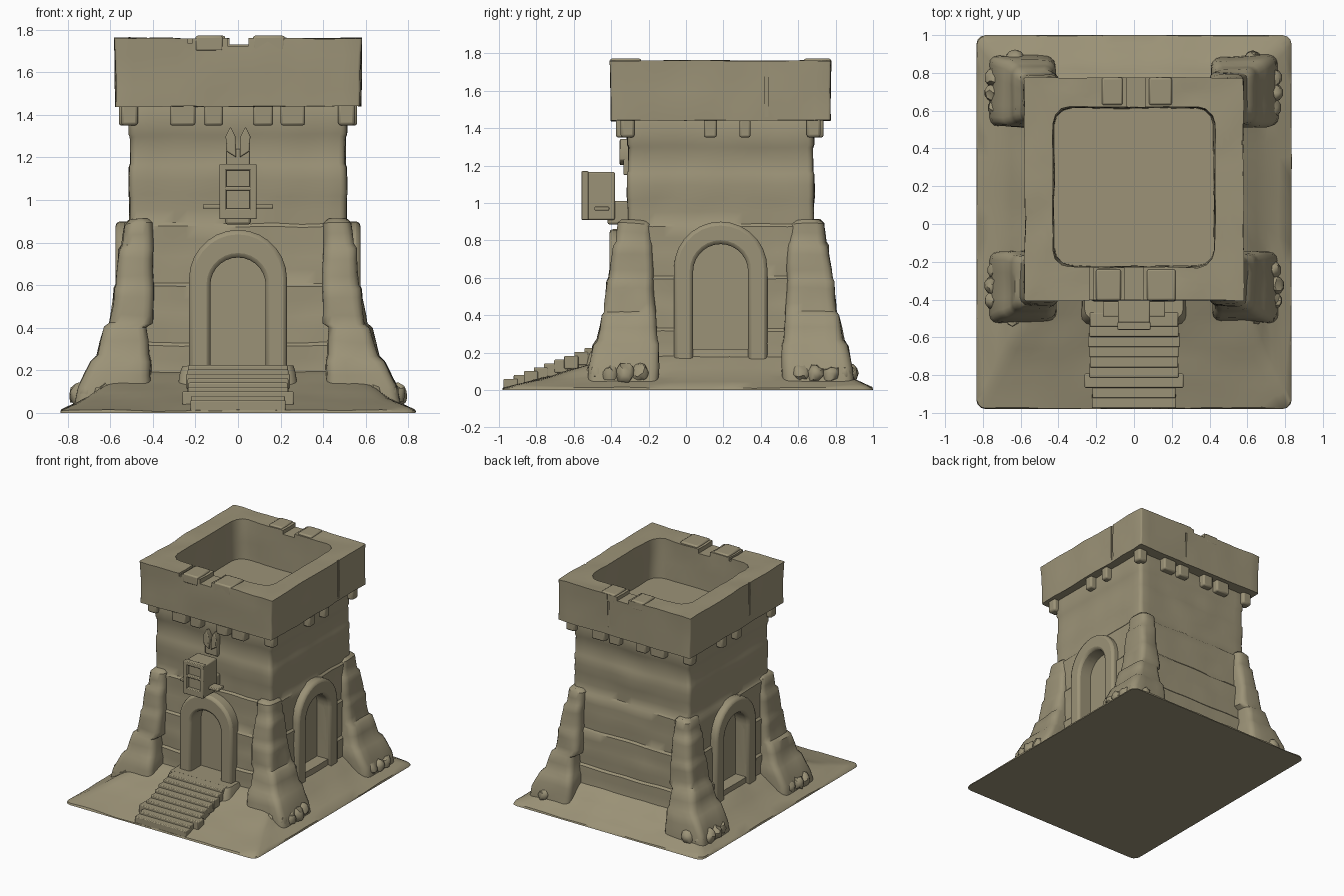
import bpy, bmesh, math, random
from mathutils import Vector, noise

random.seed(4)
if "Cube" in bpy.data.objects:
    bpy.data.objects.remove(bpy.data.objects["Cube"])

CY = 0.185  # tower centre along y
parts = []

stone = bpy.data.materials.new("sandy stone")
stone.use_nodes = True
colour = (0.33, 0.29, 0.185, 1)
stone.diffuse_color = colour
shader = stone.node_tree.nodes["Principled BSDF"]
shader.inputs["Base Color"].default_value = colour
shader.inputs["Roughness"].default_value = 0.9


def finish(name, bm, bevel=0.0, rough=0.0, cell=0.09):
    """Turn a bmesh into an object, optionally with uneven, worn surfaces."""
    bmesh.ops.recalc_face_normals(bm, faces=bm.faces)
    if rough:
        for _ in range(4):
            edges = [e for e in bm.edges if e.calc_length() > cell]
            if not edges:
                break
            bmesh.ops.subdivide_edges(bm, edges=edges, cuts=1, use_grid_fill=True)
        for v in bm.verts:
            if v.co.z > 0.005:
                v.co += noise.noise_vector(v.co * 6) * rough
    mesh = bpy.data.meshes.new(name)
    bm.to_mesh(mesh)
    bm.free()
    mesh.materials.append(stone)
    ob = bpy.data.objects.new(name, mesh)
    bpy.context.collection.objects.link(ob)
    if bevel:
        mod = ob.modifiers.new("worn edges", "BEVEL")
        mod.width, mod.segments, mod.limit_method = bevel, 2, "ANGLE"
        mod.angle_limit = math.radians(50)
    parts.append(ob)
    return ob


def loft(name, rings, **kw):
    """Skin rounded rectangles given as (x0, x1, y0, y1, z, corner radius)."""
    bm = bmesh.new()
    loops = []
    for x0, x1, y0, y1, z, r in rings:
        loop = []
        for k, (cx, cy) in enumerate([(x1 - r, y1 - r), (x0 + r, y1 - r),
                                      (x0 + r, y0 + r), (x1 - r, y0 + r)]):
            for s in range(4):
                a = (k + s / 3) * math.pi / 2
                loop.append(bm.verts.new((cx + r * math.cos(a), cy + r * math.sin(a), z)))
        loops.append(loop)
    for a, b in zip(loops, loops[1:]):
        for i in range(len(a)):
            j = (i + 1) % len(a)
            bm.faces.new((a[i], a[j], b[j], b[i]))
    bm.faces.new(loops[0])
    bm.faces.new(loops[-1])
    return finish(name, bm, **kw)


def box(name, x0, x1, y0, y1, z0, z1, bevel=0.008, rough=0.0):
    bm = bmesh.new()
    bmesh.ops.create_cube(bm, size=1)
    for v in bm.verts:
        v.co = Vector((x1 if v.co.x > 0 else x0, y1 if v.co.y > 0 else y0,
                       z1 if v.co.z > 0 else z0))
    return finish(name, bm, bevel=bevel, rough=rough)


def arch_points(half, base, top, n=14):
    spring = top - half
    arc = [(half * math.cos(math.pi * i / n), spring + half * math.sin(math.pi * i / n))
           for i in range(n + 1)]
    return [(half, base)] + arc + [(-half, base)]


def arch(name, half, top, base, near, far, turn, hole=None):
    """Arched prism, or an arched band if hole=(half, top); turned about the tower axis."""
    bm = bmesh.new()
    outer = [bm.verts.new((x, -near, z)) for x, z in arch_points(half, base, top)]
    if hole:
        inner = [bm.verts.new((x, -near, z)) for x, z in arch_points(hole[0], base, hole[1])]
        faces = [bm.faces.new((outer[i], outer[i + 1], inner[i + 1], inner[i]))
                 for i in range(len(outer) - 1)]
    else:
        faces = [bm.faces.new(outer)]
    new = bmesh.ops.extrude_face_region(bm, geom=faces)["geom"]
    for v in new:
        if isinstance(v, bmesh.types.BMVert):
            v.co.y = -far
    c, s = math.cos(turn), math.sin(turn)
    for v in bm.verts:
        x, y = v.co.x, v.co.y
        v.co.x, v.co.y = c * x - s * y, s * x + c * y + CY
    return finish(name, bm, bevel=0.02 if hole else 0)


def cut(target, cutter):
    mod = target.modifiers.new("cut", "BOOLEAN")
    mod.operation, mod.object, mod.solver = "DIFFERENCE", cutter, "EXACT"
    bpy.context.view_layer.objects.active = target
    bpy.ops.object.modifier_apply(modifier=mod.name)
    parts.remove(cutter)
    bpy.data.objects.remove(cutter)


# Sloping ground
loft("ground", [(-0.835, 0.835, -0.98, 1.0, 0, 0.05), (-0.83, 0.83, -0.975, 0.995, 0.012, 0.05),
                (-0.7, 0.7, -0.72, 0.86, 0.075, 0.06), (-0.6, 0.6, -0.48, 0.78, 0.15, 0.06),
                (-0.52, 0.52, -0.33, 0.7, 0.2, 0.06)], rough=0.008)

# Tapering tower walls with slightly uneven courses
rings = []
for i in range(11):
    z = 0.05 + i * 0.14
    flare = 0.055 * max(0, 1 - z / 1.0) ** 1.2
    half = 0.508 + flare + (0.003 if i % 2 else -0.003)
    for h in (z, z + 0.125):
        rings.append((-half, half, CY - half + 0.012, CY + half - 0.012, min(h, 1.47), 0.03))
walls = loft("tower_walls", rings[:-1], rough=0.007)

# Arched doorways: front and both sides
for label, turn, half, top, hole, near in [
        ("front", 0, 0.23, 0.86, (0.13, 0.73), 0.595),
        ("left", math.pi / 2, 0.25, 0.9, (0.147, 0.78), 0.575),
        ("right", -math.pi / 2, 0.25, 0.9, (0.147, 0.78), 0.575)]:
    cut(walls, arch("doorway_cutter", *hole, 0.22, 0.8, 0.46, turn))
    arch(label + "_door_arch", half, top, 0.1, near, 0.47, turn, hole)

# Hollow parapet with worn notches
parapet = loft("parapet", [
    (-0.575, 0.575, CY - 0.585, CY + 0.585, 1.44, 0.012),
    (-0.58, 0.58, CY - 0.59, CY + 0.59, 1.76, 0.012),
    (-0.43, 0.43, -0.23, 0.62, 1.76, 0.09),
    (-0.42, 0.42, -0.22, 0.61, 1.41, 0.09)], rough=0.008)
for x0, x1, y0, y1, z in [(-0.05, 0.05, -0.5, -0.1, 1.725), (-0.235, -0.215, -0.5, -0.1, 1.735),
                          (-0.04, 0.06, 0.55, 0.9, 1.73), (0.57, 0.65, 0.42, 0.44, 1.46),
                          (-0.65, -0.57, 0.02, 0.04, 1.5), (0.13, 0.145, 0.765, 0.85, 1.5)]:
    cut(parapet, box("notch_cutter", x0, x1, y0, y1, z, 1.9, bevel=0))
for i, (x0, x1, y0, y1) in enumerate([(-0.2, -0.07, -0.405, -0.24), (0.07, 0.22, -0.405, -0.24),
                                      (-0.17, -0.06, 0.63, 0.775), (0.08, 0.2, 0.63, 0.775)]):
    box(f"parapet_stone_{i}", x0, x1, y0, y1, 1.7, 1.772, 0.01)

# Corbels under the parapet
for i, (x0, x1) in enumerate([(-0.32, -0.2), (-0.16, -0.07), (0.07, 0.165), (0.2, 0.315)]):
    box(f"front_corbel_{i}", x0, x1, -0.375, -0.28, 1.35, 1.46, 0.012)
    box(f"back_corbel_{i}", x0, x1, 0.65, 0.735, 1.35, 1.46, 0.012)
for sx in (-1, 1):
    for i, (y0, y1) in enumerate([(0.095, 0.165), (0.285, 0.345)]):
        a, b = sorted((sx * 0.48, sx * 0.56))
        box(f"side_corbel_{i}", a, b, y0, y1, 1.35, 1.46, 0.012)
    for sy in (-1, 1):
        a, b = sorted((sx * 0.47, sx * 0.55))
        c, d = sorted((CY + sy * 0.46, CY + sy * 0.535))
        box("corner_corbel", a, b, c, d, 1.35, 1.46, 0.015)

# Corner buttresses in stepped courses: height, x inner/outer, y inner/outer
COURSES = [(0.0, 0.42, 0.77, 0.33, 0.71), (0.12, 0.41, 0.75, 0.33, 0.7),
           (0.24, 0.41, 0.69, 0.33, 0.68), (0.27, 0.42, 0.66, 0.34, 0.66),
           (0.40, 0.43, 0.625, 0.35, 0.635), (0.42, 0.40, 0.60, 0.35, 0.62),
           (0.58, 0.40, 0.58, 0.36, 0.605), (0.60, 0.40, 0.57, 0.36, 0.595),
           (0.77, 0.40, 0.555, 0.36, 0.575), (0.79, 0.40, 0.54, 0.36, 0.56),
           (0.89, 0.40, 0.53, 0.37, 0.55), (0.91, 0.42, 0.51, 0.38, 0.53)]
for sx in (-1, 1):
    for sy in (-1, 1):
        rings = []
        for z, xi, xo, yi, yo in COURSES:
            rings.append((*sorted((sx * xi, sx * xo)),
                          *sorted((CY + sy * yi, CY + sy * yo)), z, 0.045))
        loft("buttress", rings, rough=0.012, cell=0.08)
        # Boulders heaped round the foot
        bm = bmesh.new()
        for x, y in [(0.73, 0.43), (0.745, 0.51), (0.74, 0.59), (0.71, 0.66), (0.63, 0.685)]:
            r = random.uniform(0.045, 0.055)
            made = bmesh.ops.create_icosphere(bm, subdivisions=2, radius=r)["verts"]
            for v in made:
                v.co += Vector((sx * x, CY + sy * y, random.uniform(0.07, 0.1)))
        finish("foot_boulders", bm)

# Landing and plank steps
loft("door_landing", [(-0.3, 0.3, -0.56, -0.25, 0.02, 0.05), (-0.27, 0.27, -0.52, -0.25, 0.19, 0.05),
                      (-0.26, 0.26, -0.5, -0.25, 0.22, 0.05)], rough=0.006)
STEPS = 9
for i in range(STEPS):
    y, z = -0.975 + i * 0.054, 0.06 + i * 0.0205
    w = (0.22, 0.225, 0.26, 0.24)[min(i, 3)] + random.uniform(-0.006, 0.006)
    box(f"step_{i}", -w, w, y, y + 0.075, max(0.005, z - 0.07), z, 0.006)
box("step_core", -0.22, 0.22, -0.72, -0.45, 0.01, 0.14, 0)

# Hanging lantern box with window frame
box("lantern_back", -0.085, 0.085, -0.535, -0.38, 0.91, 1.165)
for sx in (-1, 1):
    a, b = sorted((sx * 0.055, sx * 0.087))
    box("lantern_post", a, b, -0.56, -0.52, 0.91, 1.17, 0.005)
for z, h in [(0.91, 0.05), (1.045, 0.018), (1.14, 0.03)]:
    box("lantern_rail", -0.087, 0.087, -0.56, -0.52, z, z + h, 0.005)
box("lantern_crossbar", -0.165, 0.165, -0.49, -0.41, 0.96, 0.98, 0.005)
box("lantern_bracket", -0.06, 0.06, -0.42, -0.3, 0.885, 1.01, 0.012)

# Forked hook on the wall above the lantern
for sx in (-1, 1):
    bm = bmesh.new()
    outline = [(0.008, 1.2), (0.055, 1.23), (0.058, 1.3), (0.035, 1.345), (0.012, 1.3)]
    face = bm.faces.new([bm.verts.new((sx * x, -0.355, z)) for x, z in outline])
    for g in bmesh.ops.extrude_face_region(bm, geom=[face])["geom"]:
        if isinstance(g, bmesh.types.BMVert):
            g.co.y = -0.29
    finish("wall_hook", bm, bevel=0.006)
box("hook_plate", -0.055, 0.055, -0.335, -0.29, 1.15, 1.24, 0.006)

# Soft shading that keeps hard edges
bpy.ops.object.select_all(action="DESELECT")
for ob in parts:
    ob.select_set(True)
bpy.context.view_layer.objects.active = parts[0]
bpy.ops.object.shade_smooth_by_angle(angle=math.radians(40))
